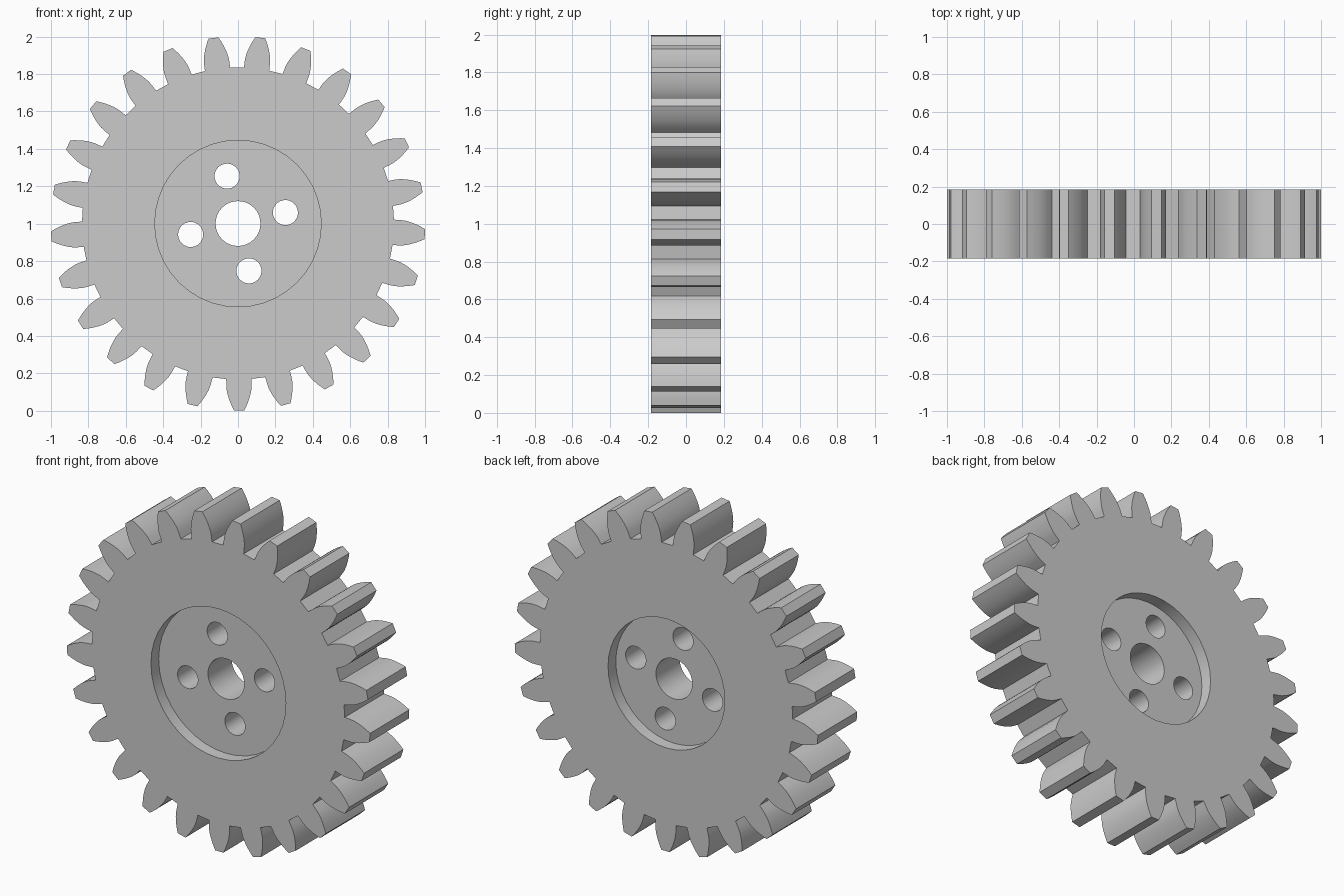
import bpy, bmesh
from math import sin, cos, tan, acos, pi, radians

if "Cube" in bpy.data.objects:
    bpy.data.objects.remove(bpy.data.objects["Cube"], do_unlink=True)

TEETH = 25
TIP, ROOT = 1.001, 0.834
PITCH = TIP * TEETH / (TEETH + 2)
BASE = PITCH * cos(radians(20))
HALF = 0.185           # half thickness
CENTRE = 1.001         # height of the axle
TURN = radians(0.35)   # turn of the whole wheel
DEPTH = 0.073          # depth of the round recesses


def involute(r):
    a = acos(min(1, BASE / r))
    return tan(a) - a


def half_angle(r):
    return pi / (2 * TEETH) + involute(PITCH) - involute(r)


# Tooth flank as (radius, half angle), from root to tip
flank = [(ROOT, half_angle(BASE) + 0.004)]
steps = 6
for i in range(steps + 1):
    r = BASE + (TIP - BASE) * i / steps
    flank.append((r, half_angle(r)))

# Toothed outline extruded through the thickness
bm = bmesh.new()
verts = []
for t in range(TEETH):
    mid = -pi / 2 + TURN + t * 2 * pi / TEETH
    side = [(r, mid - a) for r, a in flank] + [(r, mid + a) for r, a in reversed(flank)]
    verts += [bm.verts.new((r * cos(a), -HALF, CENTRE + r * sin(a))) for r, a in side]
face = bm.faces.new(verts)
extruded = bmesh.ops.extrude_face_region(bm, geom=[face])["geom"]
bmesh.ops.translate(bm, vec=(0, 2 * HALF, 0),
                    verts=[v for v in extruded if isinstance(v, bmesh.types.BMVert)])
bmesh.ops.recalc_face_normals(bm, faces=bm.faces)
mesh = bpy.data.meshes.new("gear_wheel")
bm.to_mesh(mesh)
bm.free()
gear = bpy.data.objects.new("gear_wheel", mesh)
bpy.context.collection.objects.link(gear)

grey = bpy.data.materials.new("plain_grey")
grey.use_nodes = True
colour = (0.6, 0.6, 0.6, 1)
grey.diffuse_color = colour
grey.node_tree.nodes["Principled BSDF"].inputs["Base Color"].default_value = colour
mesh.materials.append(grey)


def drill(name, radius, x=0, z=0, y=0, length=1, sides=32):
    """Cut a round hole along y out of the wheel."""
    bpy.ops.mesh.primitive_cylinder_add(vertices=sides, radius=radius, depth=length,
                                        location=(x, y, CENTRE + z), rotation=(pi / 2, 0, 0))
    cutter = bpy.context.object
    cutter.name = name
    cutter.hide_render = True
    cutter.data.materials.append(grey)
    mod = gear.modifiers.new(name, "BOOLEAN")
    mod.operation = "DIFFERENCE"
    mod.solver = "EXACT"
    mod.object = cutter
    bpy.ops.object.select_all(action="DESELECT")
    bpy.context.view_layer.objects.active = gear
    gear.select_set(True)
    bpy.ops.object.modifier_apply(modifier=name)
    bpy.data.objects.remove(cutter, do_unlink=True)


# Round recesses, wider on the front than on the back
drill("front_recess", 0.445, y=-HALF, length=2 * DEPTH, sides=40)
drill("back_recess", 0.385, y=HALF, length=2 * DEPTH, sides=40)

# Axle hole and four bolt holes
drill("axle_hole", 0.12)
for k in range(4):
    a = radians(13) + k * pi / 2
    drill("bolt_hole", 0.067, 0.26 * cos(a), 0.26 * sin(a))

bpy.ops.object.shade_smooth_by_angle(angle=radians(30))
